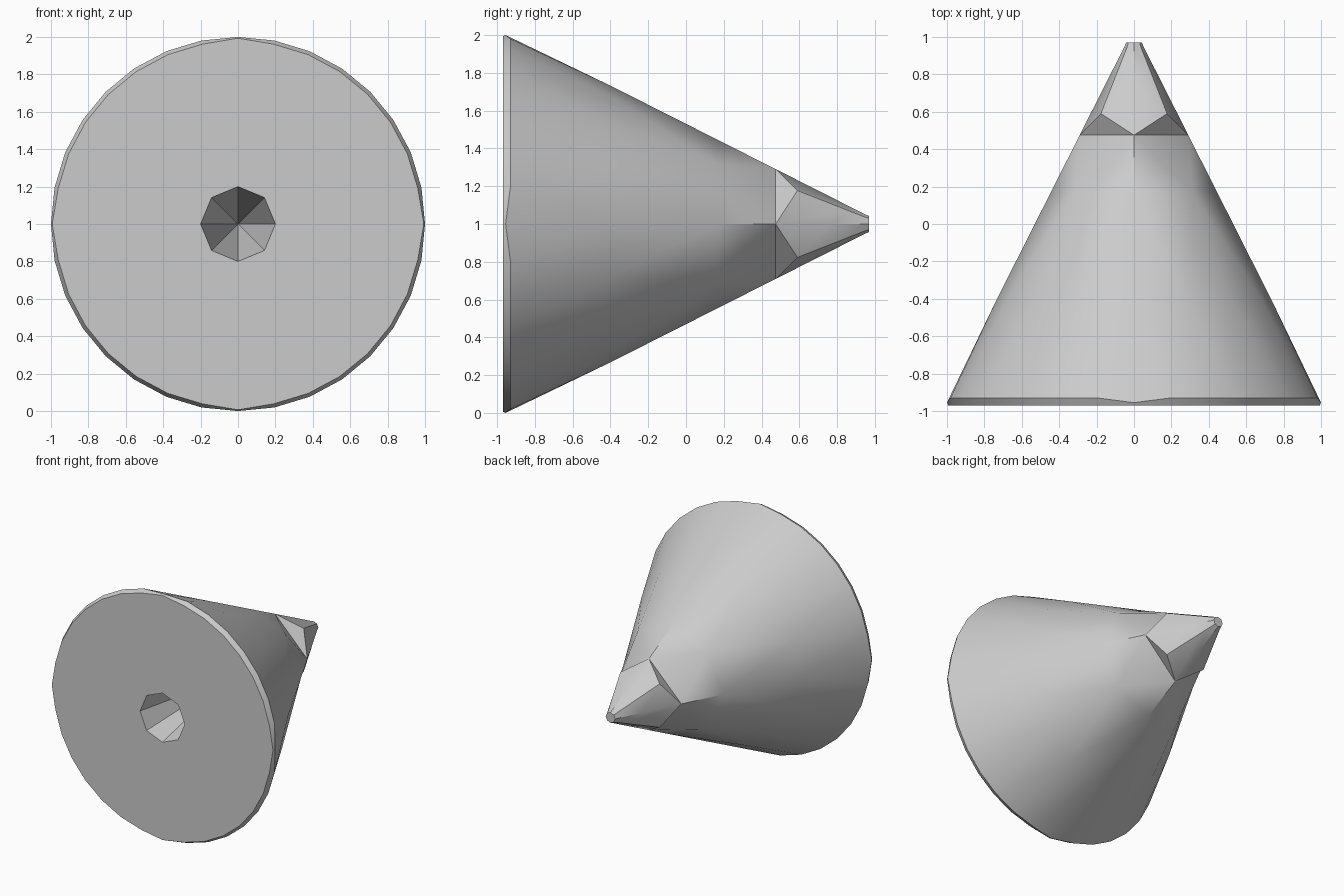
import bpy
import bmesh
import math

cube = bpy.data.objects.get("Cube")
if cube:
    bpy.data.objects.remove(cube, do_unlink=True)

bm = bmesh.new()


def cone(y):
    """(position, radius) of a point lying on the ideal cone"""
    return y, 1 - (y + 0.93) * 0.505


def ring(n, on_axis, between=None):
    """Ring around y; the four axis points may differ from the others."""
    verts = []
    for i in range(n):
        y, r = on_axis if i % (n // 4) == 0 else (between or on_axis)
        a = math.tau * i / n
        verts.append(bm.verts.new((r * math.cos(a), y, 1 + r * math.sin(a))))
    return verts


def bridge(fine, coarse):
    """Join two rings whose counts are equal or a whole multiple."""
    n, c = len(fine), len(coarse)
    step = n // c
    for k in range(c):
        near, far = coarse[k], coarse[(k + 1) % c]
        first = k * step
        if step == 1:
            bm.faces.new((fine[k], fine[(k + 1) % n], far, near))
            continue
        for i in range(step):
            corner = near if i < step / 2 else far
            bm.faces.new((fine[first + i], fine[(first + i + 1) % n], corner))
        bm.faces.new((fine[first + step // 2], far, near))


# Base disc, bevelled rim and conical socket
socket = ring(8, (-0.97, 0.2))
base = ring(32, (-0.97, 0.993), (-0.97, 0.98))
rim = ring(32, (-0.955, 1.0), (-0.93, 1.0))
bridge(base, socket)
bridge(base, rim)
apex = bm.verts.new((0, -0.1, 1))
for i in range(8):
    bm.faces.new((socket[i], socket[(i + 1) % 8], apex))

# Body loses sides toward the tip
body_mid = ring(16, cone(-0.4))
body_end = ring(8, cone(0.17))
tip = ring(8, cone(0.475), (0.59, 0.25))
bridge(rim, body_mid)
bridge(body_mid, body_end)
bridge(body_end, tip[::2])

# Overhanging steps, then the faceted tip
for i in range(0, 8, 2):
    bm.faces.new((tip[i], tip[i + 1], tip[(i + 2) % 8]))
tip_mid = ring(8, cone(0.76), (0.86, 0.1))
tip_end = ring(8, (0.94, 0.055))
cap = ring(8, (0.97, 0.042))
bridge(tip, tip_mid)
bridge(tip_mid, tip_end)
bridge(tip_end, cap)
bm.faces.new(cap)

bmesh.ops.recalc_face_normals(bm, faces=bm.faces)
mesh = bpy.data.meshes.new("cone_spike")
bm.to_mesh(mesh)
bm.free()
spike = bpy.data.objects.new("cone_spike", mesh)
bpy.context.collection.objects.link(spike)

# Plain grey finish
grey = bpy.data.materials.new("light_grey")
grey.use_nodes = True
colour = (0.6, 0.6, 0.6, 1)
grey.diffuse_color = colour
grey.node_tree.nodes["Principled BSDF"].inputs["Base Color"].default_value = colour
mesh.materials.append(grey)

bpy.ops.object.select_all(action="DESELECT")
spike.select_set(True)
bpy.context.view_layer.objects.active = spike
bpy.ops.object.shade_smooth_by_angle(angle=math.radians(32))
